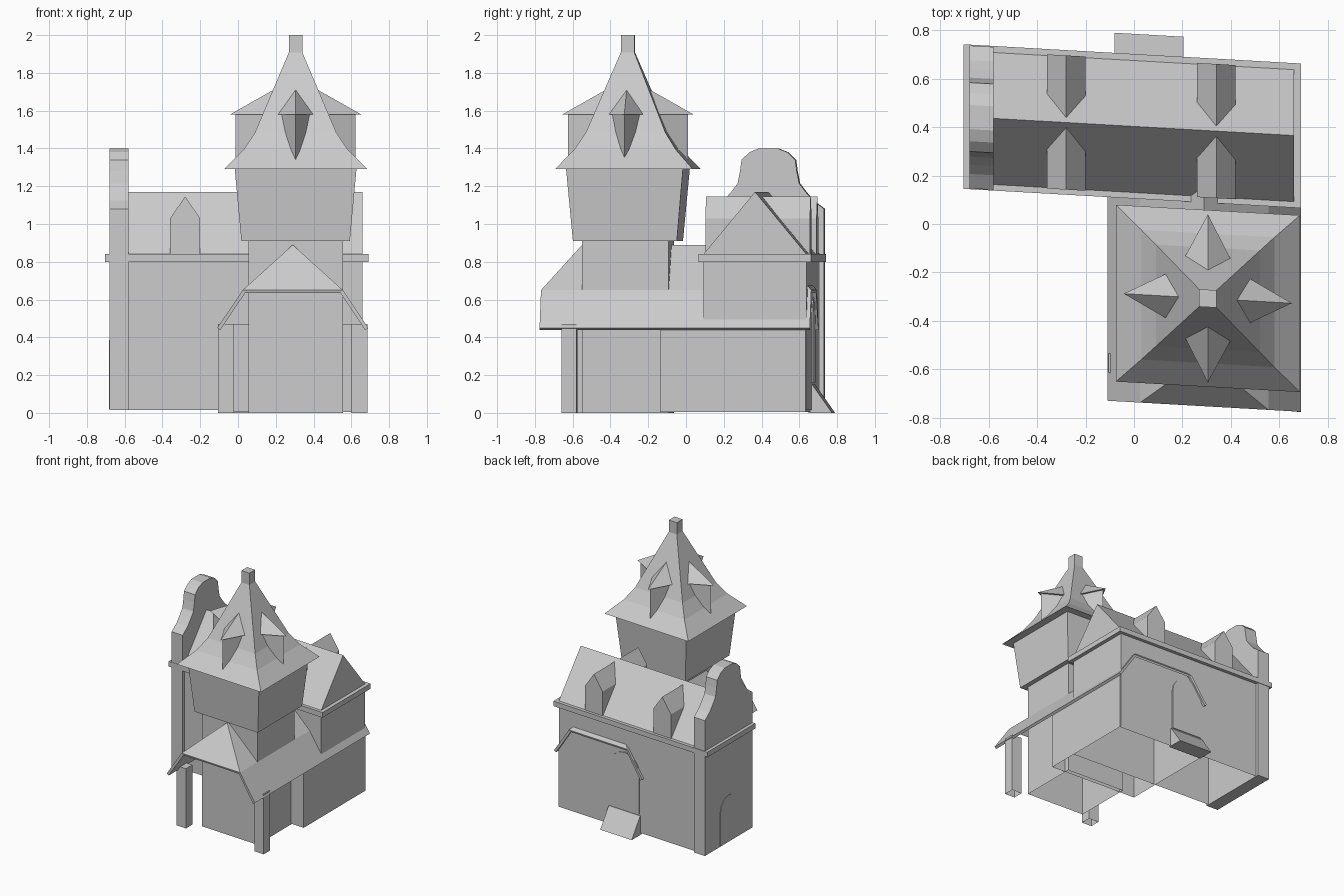
import bpy, bmesh, math
from mathutils import Vector, Matrix

if "Cube" in bpy.data.objects:
    bpy.data.objects.remove(bpy.data.objects["Cube"])

SHEAR = 0.057  # the whole plan is skewed: y drops as x grows


def mesh(name, verts, faces, recalc=True):
    bm = bmesh.new()
    vs = [bm.verts.new((x, y - SHEAR * x, z)) for x, y, z in verts]
    for f in faces:
        bm.faces.new([vs[i] for i in f])
    if recalc:
        bmesh.ops.recalc_face_normals(bm, faces=bm.faces)
    me = bpy.data.meshes.new(name)
    bm.to_mesh(me)
    bm.free()
    ob = bpy.data.objects.new(name, me)
    bpy.context.collection.objects.link(ob)
    return ob


def prism(name, profile, axis, a, b):
    """Extrude a 2D profile along x (profile = y,z) or y (profile = x,z)."""
    n = len(profile)
    put = (lambda p, t: (t, p[0], p[1])) if axis == 'x' else (lambda p, t: (p[0], t, p[1]))
    verts = [put(p, a) for p in profile] + [put(p, b) for p in profile]
    faces = [list(range(n)), list(range(n, 2 * n))]
    faces += [[i, (i + 1) % n, n + (i + 1) % n, n + i] for i in range(n)]
    return mesh(name, verts, faces)


def loft(name, cx, cy, rings, bottom=True):
    """Stack of rectangles (half x, half y, z)."""
    verts, faces = [], []
    for hx, hy, z in rings:
        verts += [(cx - hx, cy - hy, z), (cx + hx, cy - hy, z),
                  (cx + hx, cy + hy, z), (cx - hx, cy + hy, z)]
    for r in range(len(rings) - 1):
        for i in range(4):
            j = (i + 1) % 4
            faces.append([4 * r + i, 4 * r + j, 4 * r + 4 + j, 4 * r + 4 + i])
    faces.append([len(verts) - 4 + i for i in range(4)])
    if bottom:
        faces.append([3, 2, 1, 0])
    return mesh(name, verts, faces)


def box(name, x0, x1, y0, y1, z0, z1, bottom=True):
    hx, hy = (x1 - x0) / 2, (y1 - y0) / 2
    return loft(name, x0 + hx, y0 + hy, [(hx, hy, z0), (hx, hy, z1)], bottom)


def arch(c, half, z0, spring):
    pts = [(c - half, z0), (c + half, z0)]
    return pts + [(c + half * math.cos(math.pi * i / 8),
                   spring + half * math.sin(math.pi * i / 8)) for i in range(9)]


# Main house: walls, cornice, pitched roof
MY = 0.403
box("main_walls", -0.66, 0.66, 0.13, 0.675, 0.015, 0.82, False)
box("cornice", -0.705, 0.69, 0.105, 0.702, 0.80, 0.84)
prism("main_roof", [(0.13, 0.84), (0.675, 0.84), (MY, 1.17)], 'x', -0.60, 0.66)

# Curved end gable, running down to the ground
half = [(0.295, 0.015), (0.295, 1.08), (0.235, 1.125), (0.197, 1.17), (0.163, 1.215),
        (0.15, 1.28), (0.142, 1.34), (0.10, 1.38), (0.05, 1.40)]
prism("end_gable", [(MY + y, z) for y, z in half] + [(MY - y, z) for y, z in reversed(half)],
      'x', -0.68, -0.58)
prism("side_door", arch(MY, 0.105, 0.02, 0.28), 'x', -0.684, -0.67)

# Roof dormers, two on each slope
for x in (-0.28, 0.34):
    prof = [(x - 0.08, 0.83), (x + 0.08, 0.83), (x + 0.08, 1.03), (x, 1.145), (x - 0.08, 1.03)]
    for s, side in ((-1, "front"), (1, "back")):
        prism(side + "_dormer", prof, 'y', MY + s * 0.277, MY + s * 0.01)

# Back door and its sloping step
prism("back_door", arch(0.06, 0.13, 0.16, 0.48), 'y', 0.66, 0.682)
prism("back_step", [(0.66, 0.0), (0.785, 0.0), (0.68, 0.15), (0.66, 0.15)], 'x', -0.08, 0.205)

# Low hall crossing under the house, and porch posts
CX = 0.29
box("hall_walls", -0.08, 0.668, -0.10, 0.672, 0.005, 0.47, False)
for x0 in (-0.105, 0.60):
    box("porch_post", x0, x0 + 0.085, -0.62, -0.54, 0.0, 0.47, False)

# Hall roof: two-pitch shell with clipped ends
ya, yb = -0.736, 0.695
rv = []
for y, ridge in ((ya, -0.533), (yb, 0.49)):
    rv += [(CX - 0.40, y, 0.45), (CX - 0.265, y, 0.65), (CX, ridge, 0.89),
           (CX + 0.265, y, 0.65), (CX + 0.40, y, 0.45)]
roof = mesh("hall_roof", rv, [[5, 0, 1, 6], [6, 1, 2, 7], [7, 2, 3, 8], [8, 3, 4, 9],
                              [1, 3, 2], [8, 6, 7]], False)
bm = bmesh.new()
bm.from_mesh(roof.data)
bmesh.ops.recalc_face_normals(bm, faces=bm.faces)
bm.faces.ensure_lookup_table()
bm.normal_update()
if bm.faces[1].normal.z < 0:
    bmesh.ops.reverse_faces(bm, faces=bm.faces)
bm.to_mesh(roof.data)
bm.free()
sol = roof.modifiers.new("thickness", 'SOLIDIFY')
sol.thickness = 0.02
sol.offset = -1

# Tower: shaft, flared upper storey, bell-cast roof, finial
TX, TY = 0.305, -0.29
loft("tower_shaft", TX, TY, [(0.25, 0.23, 0.0), (0.25, 0.23, 0.92)], False)
loft("tower_upper_storey", TX, TY, [(0.287, 0.275, 0.91), (0.323, 0.31, 1.30)])
loft("tower_roof", TX, TY, [(0.38, 0.365, 1.29), (0.275, 0.268, 1.395),
                            (0.215, 0.21, 1.485), (0.035, 0.035, 1.91)])
loft("finial", TX, TY, [(0.036, 0.036, 1.90), (0.036, 0.036, 2.0)])

# Pointed tower dormers: prow walls and overhanging roof on four sides
wall = [(0.318, 0, 1.31), (0.10, 0.11, 1.31), (0.10, -0.11, 1.31),
        (0.318, 0, 1.585), (0.10, 0.11, 1.585), (0.10, -0.11, 1.585)]
cap = [(0.347, 0, 1.58), (0.10, 0.13, 1.58), (0.10, -0.13, 1.58), (0.10, 0, 1.72)]
for k in range(4):
    rot = Matrix.Rotation(k * math.pi / 2, 3, 'Z')
    place = lambda pts: [rot @ Vector(p) + Vector((TX, TY, 0)) for p in pts]
    mesh("tower_dormer_wall", place(wall),
         [[0, 1, 2], [3, 4, 5], [0, 1, 4, 3], [1, 2, 5, 4], [2, 0, 3, 5]])
    mesh("tower_dormer_roof", place(cap), [[0, 1, 2], [0, 1, 3], [1, 2, 3], [2, 0, 3]])
